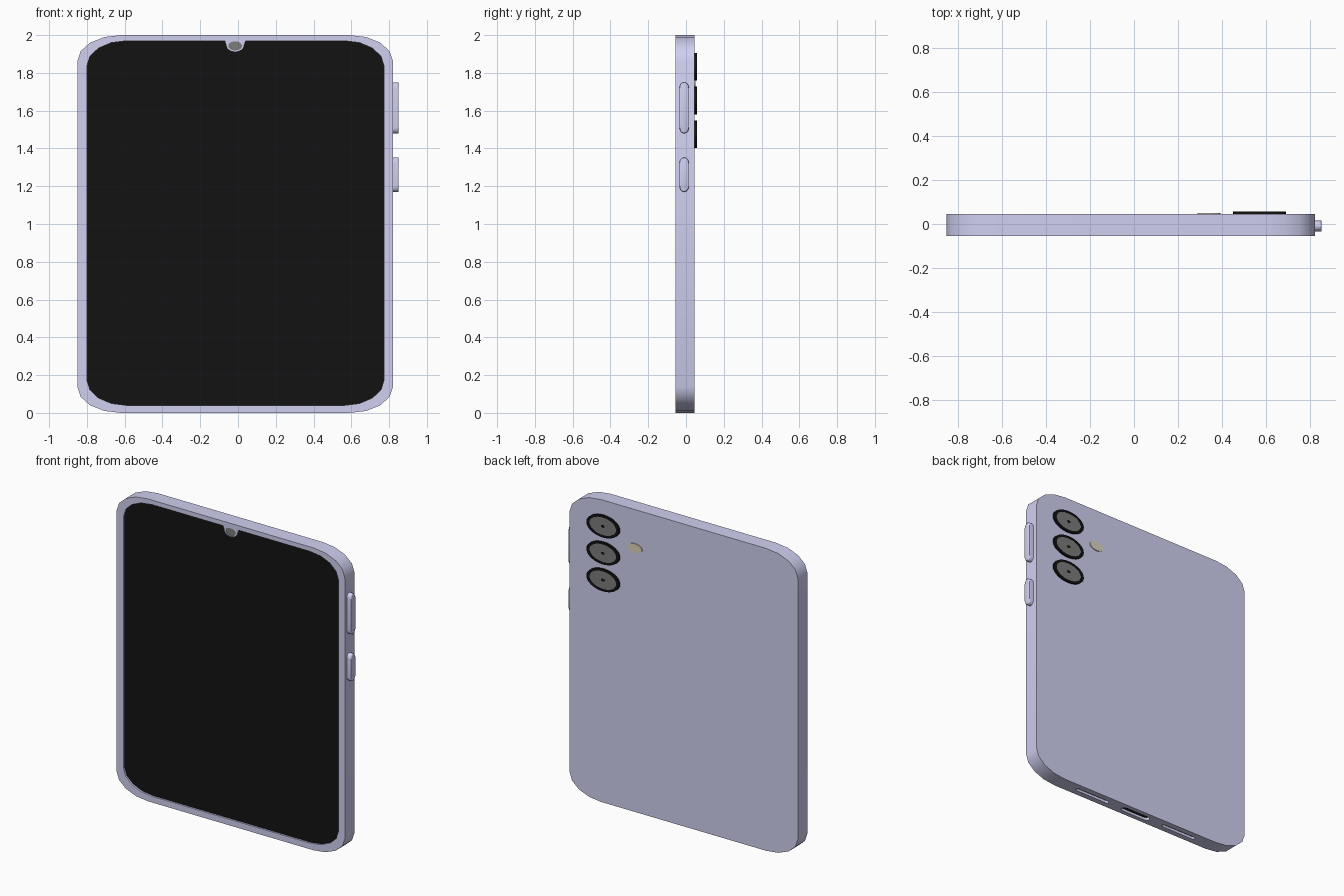
import bpy, bmesh, math

if "Cube" in bpy.data.objects:
    bpy.data.objects.remove(bpy.data.objects["Cube"])

CX = -0.015                      # body centre line (buttons stick out on +x)
FRONT, BACK = -0.055, 0.045


def material(name, rgb):
    m = bpy.data.materials.new(name)
    m.diffuse_color = (*rgb, 1)
    m.use_nodes = True
    m.node_tree.nodes["Principled BSDF"].inputs["Base Color"].default_value = m.diffuse_color
    return m


LILAC = material("lilac", (0.63, 0.63, 0.88))
BLACK = material("black", (0.006, 0.006, 0.006))
GREY = material("dark_grey", (0.2, 0.2, 0.2))
CREAM = material("cream", (0.72, 0.66, 0.52))


def ellipse(cx, cy, rx, ry, n=32):
    return [(cx + rx * math.cos(2 * math.pi * i / n),
             cy + ry * math.sin(2 * math.pi * i / n)) for i in range(n)]


def rounded(x0, x1, y0, y1, rx, ry, seg=4):
    """Rounded rectangle, starting at the right end, counter-clockwise."""
    pts = []
    corners = [(x1 - rx, y1 - ry), (x0 + rx, y1 - ry), (x0 + rx, y0 + ry), (x1 - rx, y0 + ry)]
    for k, (cx, cy) in enumerate(corners):
        for i in range(seg + 1):
            a = (k + i / seg) * math.pi / 2
            pts.append((cx + rx * math.cos(a), cy + ry * math.sin(a)))
    return pts


def prism(name, pts, lo, hi, axis="Y", mat=None, bevel=0, hole=None):
    """Extrude a 2D outline along an axis; an optional hole makes a ring."""
    put = {"X": lambda u, v, d: (d, u, v),
           "Y": lambda u, v, d: (u, d, v),
           "Z": lambda u, v, d: (u, v, d)}[axis]
    bm = bmesh.new()
    n = len(pts)
    loops = [[bm.verts.new(put(*p, d)) for p in outline]
             for outline in ([pts, hole] if hole else [pts]) for d in (lo, hi)]

    def bridge(a, b):
        for i in range(n):
            j = (i + 1) % n
            bm.faces.new((a[i], a[j], b[j], b[i]))

    bridge(loops[0], loops[1])
    if hole:
        bridge(loops[2], loops[3])
        bridge(loops[0], loops[2])
        bridge(loops[1], loops[3])
    else:
        bm.faces.new(loops[0])
        top = bm.faces.new(loops[1])
        if bevel:
            bmesh.ops.bevel(bm, geom=list(top.edges), offset=bevel, segments=3,
                            profile=0.5, affect="EDGES")
    bmesh.ops.recalc_face_normals(bm, faces=bm.faces)
    me = bpy.data.meshes.new(name)
    bm.to_mesh(me)
    bm.free()
    ob = bpy.data.objects.new(name, me)
    bpy.context.collection.objects.link(ob)
    if mat:
        me.materials.append(mat)
    return ob


def smooth(ob, angle=40):
    bpy.ops.object.select_all(action="DESELECT")
    ob.select_set(True)
    bpy.context.view_layer.objects.active = ob
    bpy.ops.object.shade_smooth_by_angle(angle=math.radians(angle))


def cut(target, cutter):
    mod = target.modifiers.new("cut", "BOOLEAN")
    mod.operation, mod.solver, mod.object = "DIFFERENCE", "EXACT", cutter
    bpy.context.view_layer.objects.active = target
    bpy.ops.object.modifier_apply(modifier=mod.name)
    bpy.data.objects.remove(cutter)


# Body shell
body = prism("body", rounded(-0.85, 0.82, 0, 2, 0.23, 0.137), FRONT, BACK, mat=LILAC)

# Screen outline with the camera notch in its top edge
outline = rounded(-0.80, 0.773, 0.04, 1.97, 0.21, 0.133)
notch = [(CX + 0.056, 1.97)]
notch += [(CX + 0.048 * math.cos(a), 1.947 - 0.036 * math.sin(a))
          for a in [math.pi * i / 12 for i in range(13)]]
notch += [(CX - 0.056, 1.97)]
outline[5:5] = notch

# Screen recess and glass
cut(body, prism("screen_cutter", outline, FRONT - 0.02, FRONT + 0.014))
prism("screen", outline, FRONT + 0.012, FRONT + 0.02, mat=BLACK)

# Front camera
cam = ellipse(CX, 1.943, 0.036, 0.024)
cut(body, prism("camera_cutter", cam, FRONT - 0.02, FRONT + 0.006))
prism("front_camera", cam, FRONT + 0.004, FRONT + 0.01, mat=GREY)

# Charging port and speaker slots in the bottom edge
for name, x, w, h in (("charging_port", CX, 0.22, 0.040),
                      ("speaker_left", CX - 0.345, 0.26, 0.024),
                      ("speaker_right", CX + 0.345, 0.26, 0.024)):
    slot = rounded(x - w / 2, x + w / 2, -0.005 - h / 2, -0.005 + h / 2, h * 0.7, h / 2.02)
    cut(body, prism(name + "_cutter", slot, -0.02, 0.02, "Z"))
    prism(name, slot, 0.017, 0.025, "Z", BLACK if name == "charging_port" else GREY)
smooth(body)

# Side buttons
for name, z0, z1 in (("volume_button", 1.48, 1.75), ("power_button", 1.17, 1.352)):
    smooth(prism(name, rounded(-0.034, 0.015, z0, z1, 0.024, 0.03, 6),
                 0.81, 0.85, "X", LILAC, bevel=0.008))

# Rear cameras
for i, z in enumerate((1.832, 1.654, 1.476)):
    inner = ellipse(0.57, z, 0.098, 0.059)
    smooth(prism(f"lens_rim_{i}", ellipse(0.57, z, 0.12, 0.073), BACK - 0.005, 0.057,
                 mat=BLACK, hole=inner))
    prism(f"lens_glass_{i}", inner, BACK - 0.005, 0.055, mat=GREY)
    prism(f"lens_pupil_{i}", ellipse(0.57, z, 0.014, 0.009, 16), 0.05, 0.056, mat=BLACK)

# Flash
smooth(prism("flash", ellipse(0.34, 1.745, 0.052, 0.031), BACK - 0.005, 0.05, mat=CREAM))
